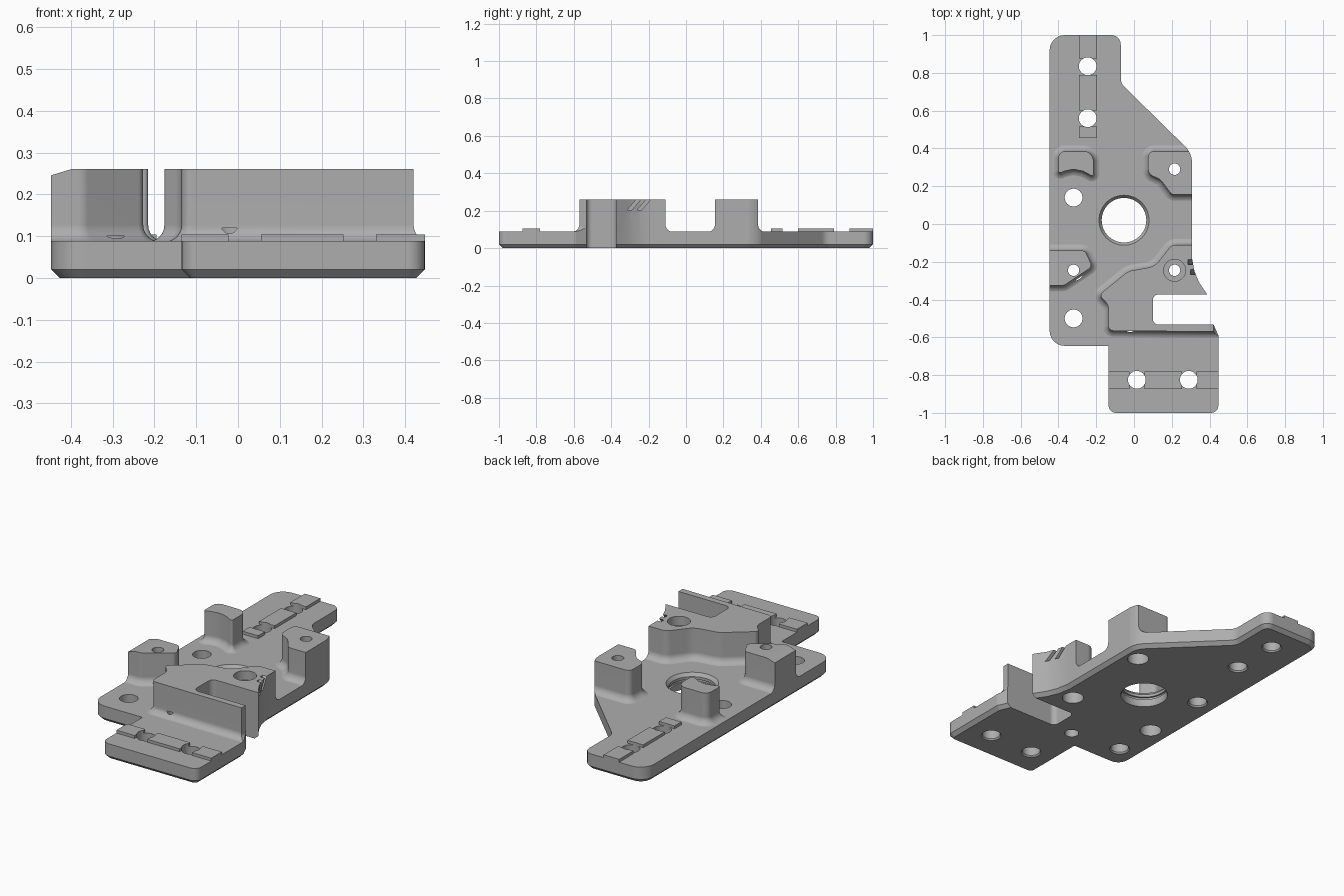
import bpy
import bmesh
import math
from mathutils import Matrix, Vector

default_cube = bpy.data.objects.get("Cube")
if default_cube:
    bpy.data.objects.remove(default_cube, do_unlink=True)

grey = bpy.data.materials.new("machined grey")
grey.use_nodes = True
grey.diffuse_color = (0.42, 0.42, 0.42, 1)
grey.node_tree.nodes["Principled BSDF"].inputs["Base Color"].default_value = grey.diffuse_color

PLATE_TOP = 0.088
TOP = 0.26
FILLET = 0.04


def rounded(corners, steps=6):
    """Counter-clockwise outline from (x, y, radius) corners, with round corners."""
    points = []
    count = len(corners)
    for i, (x, y, radius) in enumerate(corners):
        here = Vector((x, y))
        if radius == 0:
            points.append(here)
            continue
        back = (Vector(corners[i - 1][:2]) - here).normalized()
        ahead = (Vector(corners[(i + 1) % count][:2]) - here).normalized()
        half = back.angle(ahead) / 2
        run = radius / math.tan(half)
        centre = here + (back + ahead).normalized() * (radius / math.sin(half))
        start = here + back * run - centre
        end = here + ahead * run - centre
        first = math.atan2(start.y, start.x)
        sweep = math.atan2(start.x * end.y - start.y * end.x, start.dot(end))
        for k in range(steps + 1):
            a = first + sweep * k / steps
            points.append(centre + Vector((math.cos(a), math.sin(a))) * radius)
    return points


def offset(points, distance):
    """Move an outline outwards with mitred corners."""
    result = []
    for i, point in enumerate(points):
        a = (point - points[i - 1]).normalized()
        b = (points[(i + 1) % len(points)] - point).normalized()
        na, nb = Vector((a.y, -a.x)), Vector((b.y, -b.x))
        result.append(point + (na + nb) * (distance / (1 + na.dot(nb))))
    return result


def loft(name, rings, matrix=None):
    """Closed solid through a rising stack of (outline, height) rings."""
    bm = bmesh.new()
    loops = [[bm.verts.new((p[0], p[1], z)) for p in points] for points, z in rings]
    n = len(loops[0])
    for low, high in zip(loops, loops[1:]):
        for i in range(n):
            j = (i + 1) % n
            bm.faces.new((low[i], low[j], high[j], high[i]))
    bm.faces.new(loops[0][::-1])
    bm.faces.new(loops[-1])
    if matrix:
        bm.transform(matrix)
    bm.normal_update()
    mesh = bpy.data.meshes.new(name)
    bm.to_mesh(mesh)
    bm.free()
    mesh.materials.append(grey)
    obj = bpy.data.objects.new(name, mesh)
    bpy.context.scene.collection.objects.link(obj)
    return obj


def prism(name, corners, low, high, matrix=None):
    points = rounded(corners)
    return loft(name, [(points, low), (points, high)], matrix)


def box(name, x1, x2, y1, y2, low, high):
    return prism(name, [(x1, y1, 0), (x2, y1, 0), (x2, y2, 0), (x1, y2, 0)], low, high)


def bore(name, x, y, profile, sides=40):
    """Round cutter from (radius, height) steps."""
    unit = [(math.cos(math.tau * k / sides), math.sin(math.tau * k / sides)) for k in range(sides)]
    return loft(name, [([(x + r * c, y + r * s) for c, s in unit], z) for r, z in profile])


def boss(name, corners):
    """Upright post with a hollow fillet at its foot."""
    points = rounded(corners)
    rings = [(offset(points, FILLET), 0.04)]
    for k in range(7):
        a = math.pi / 2 * k / 6
        rings.append((offset(points, FILLET * (1 - math.sin(a))),
                      PLATE_TOP - 0.001 + FILLET * (1 - math.cos(a))))
    rings.append((points, 0.35))
    return loft(name, rings)


def volume(mesh):
    bm = bmesh.new()
    bm.from_mesh(mesh)
    result = bm.calc_volume(signed=True)
    bm.free()
    return result


def combine(target, tool, operation):
    """Boolean step that keeps the first solver result with a sound volume."""
    before = volume(target.data)
    for solver in ("EXACT", "MANIFOLD", "FLOAT"):
        mod = target.modifiers.new(tool.name, "BOOLEAN")
        mod.operation, mod.solver, mod.object = operation, solver, tool
        bpy.context.view_layer.update()
        graph = bpy.context.evaluated_depsgraph_get()
        mesh = bpy.data.meshes.new_from_object(target.evaluated_get(graph))
        target.modifiers.remove(mod)
        ratio = volume(mesh) / before
        if 0.1 < ratio < 1.3 and abs(ratio - 1) > 1e-6:
            target.data = mesh
            break
    bpy.data.objects.remove(tool, do_unlink=True)


# Oversized slab, later trimmed by the outline
body = box("mounting_plate", -0.7, 0.7, -1.2, 1.2, -0.1, PLATE_TOP)

# Upright bosses
bosses = {
    "back_right_boss": [(-0.4, 0.385, 0.035), (-0.4, 0.265, 0.01), (-0.37, 0.28, 0),
                        (-0.32, 0.29, 0), (-0.27, 0.28, 0), (-0.215, 0.25, 0.01),
                        (-0.215, 0.385, 0.05)],
    "back_left_boss": [(0.075, 0.385, 0.03), (0.075, 0.265, 0.04), (0.14, 0.235, 0.05),
                       (0.2, 0.155, 0.03), (0.5, 0.155, 0), (0.5, 0.385, 0)],
    "front_right_boss": [(-0.6, -0.14, 0), (-0.6, -0.325, 0), (-0.37, -0.325, 0.04),
                         (-0.22, -0.225, 0.025), (-0.26, -0.14, 0.03)],
    "main_boss": [(0.5, -0.11, 0), (0.2, -0.11, 0.05), (0.11, -0.225, 0.1),
                  (-0.03, -0.25, 0.08), (-0.185, -0.375, 0.02), (-0.135, -0.43, 0.06),
                  (-0.135, -0.565, 0.025), (0.42, -0.57, 0), (0.42, -0.36, 0), (0.5, -0.3, 0)],
}
for name, corners in bosses.items():
    combine(body, boss(name, corners), "UNION")

# Raised locating rails, broken at the holes
for y1, y2 in ((0.455, 0.515), (0.6, 0.79), (0.875, 1.1)):
    combine(body, box("back_rail", -0.29, -0.195, y1, y2, 0.05, 0.104), "UNION")
for x1, x2 in ((-0.3, -0.023), (0.055, 0.253), (0.33, 0.6)):
    combine(body, box("front_rail", x1, x2, -0.873, -0.78, 0.05, 0.104), "UNION")

# Trim everything to the outline, with a chamfered bottom edge
outline = rounded([
    (-0.447, 1, 0.08), (-0.447, -0.645, 0.08), (-0.135, -0.645, 0), (-0.135, -1, 0.04),
    (0.447, -1, 0.04), (0.447, -0.59, 0.02), (0.42, -0.53, 0), (0.385, -0.37, 0),
    (0.345, -0.31, 0), (0.32, -0.25, 0), (0.307, -0.18, 0), (0.307, 0.375, 0.12),
    (-0.07, 0.745, 0.06), (-0.07, 1, 0.05)])
combine(body, loft("outline_envelope", [(offset(outline, -0.02), 0), (outline, 0.02),
                                        (outline, TOP)]), "INTERSECT")

# Side notch through the full height
cutters = [prism("side_notch", [(0.1, -0.373, 0.03), (0.1, -0.533, 0.03),
                                (0.6, -0.533, 0), (0.6, -0.373, 0)], -0.1, 0.5)]

# Plain holes with a small chamfer underneath
for x, y in ((-0.245, 0.835), (-0.245, 0.56), (-0.32, 0.14), (-0.32, -0.5),
             (0.015, -0.825), (0.29, -0.825)):
    cutters.append(bore("plate_hole", x, y, [(0.06, -0.01), (0.047, 0.008), (0.047, 0.3)]))

# Boss holes, counterbored from below
for x, y in ((0.215, 0.29), (-0.32, -0.245), (0.215, -0.245)):
    cutters.append(bore("boss_hole", x, y, [(0.056, -0.01), (0.056, 0.1),
                                            (0.03, 0.1), (0.03, 0.4)]))
cutters.append(bore("screw_recess", 0.215, -0.245, [(0.058, 0.21), (0.058, 0.4)]))
cutters.append(bore("blind_hole", -0.02, -0.535, [(0.037, -0.01), (0.037, 0.12)]))

# Central bearing hole with grooves
cutters.append(bore("centre_hole", -0.053, 0.02, [
    (0.128, -0.01), (0.118, 0.012), (0.118, 0.04), (0.128, 0.04), (0.128, 0.055),
    (0.118, 0.055), (0.118, 0.07), (0.134, 0.09), (0.134, 0.1)], 64))

# Sloped top edge on the front right boss
cutters.append(prism("sloped_edge", [(-0.5, 0.229, 0), (-0.39, 0.263, 0), (-0.5, 0.3, 0)],
                     0.08, 0.36, Matrix.Rotation(math.pi / 2, 4, "X")))

# Two slanted slots in the side of the main boss
side = Matrix(((0, 0, 1, 0), (1, 0, 0, 0), (0, 1, 0, 0), (0, 0, 0, 1)))
for y, depth in ((-0.315, 0.3), (-0.262, 0.285)):
    cutters.append(prism("slanted_slot", [(y, 0.203, 0), (y + 0.024, 0.203, 0),
                                          (y + 0.09, 0.28, 0), (y + 0.066, 0.28, 0)],
                         depth, 0.5, side))
for cutter in cutters:
    combine(body, cutter, "DIFFERENCE")

# Smooth curved walls, keep machined edges crisp
bpy.ops.object.select_all(action="DESELECT")
body.select_set(True)
bpy.context.view_layer.objects.active = body
bpy.ops.object.shade_smooth_by_angle(angle=math.radians(28))
weighted = body.modifiers.new("weighted_normals", "WEIGHTED_NORMAL")
weighted.keep_sharp = True
